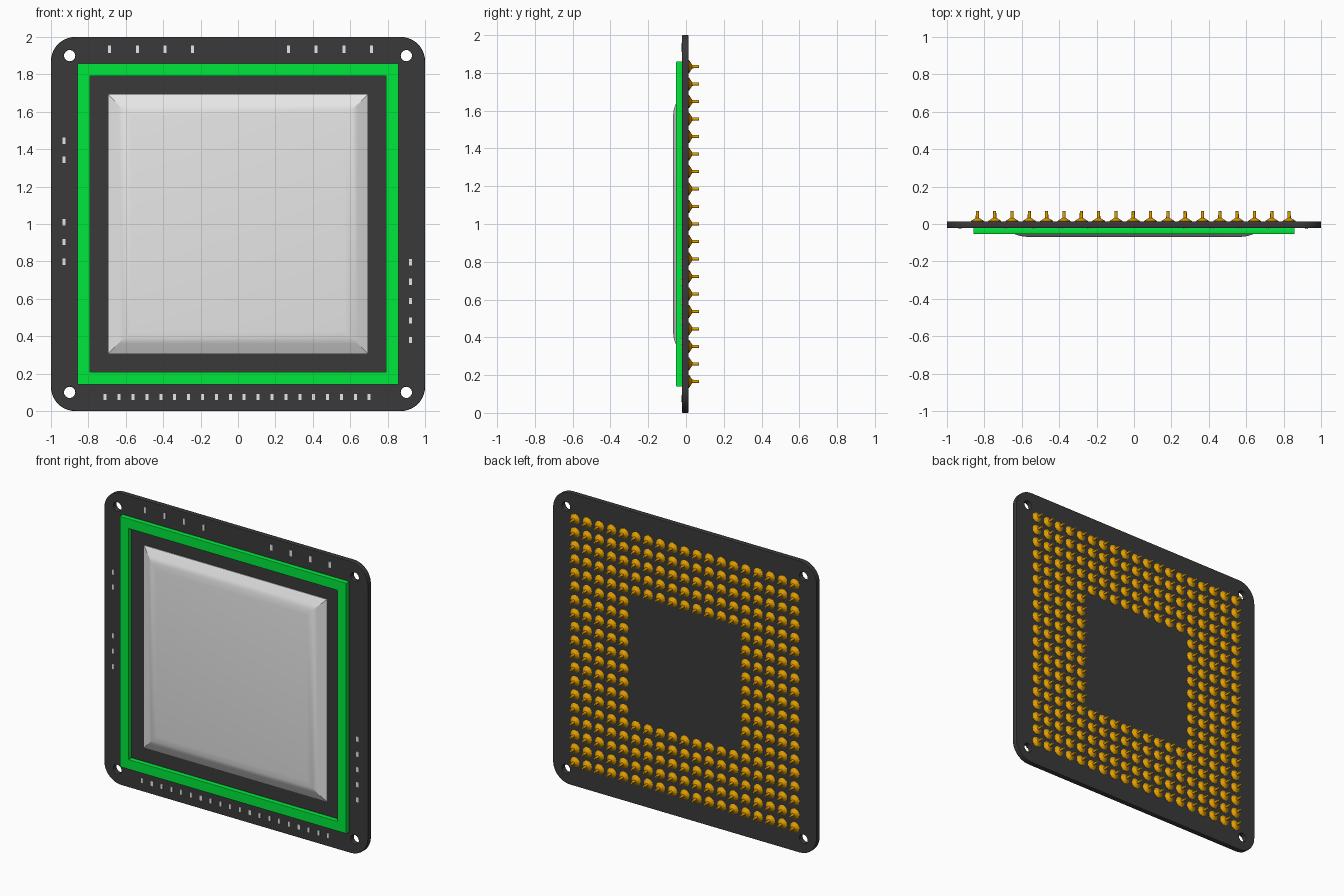
import bpy, bmesh, math
from mathutils import Matrix, Vector

cube = bpy.data.objects.get("Cube")
if cube:
    bpy.data.objects.remove(cube, do_unlink=True)


def material(name, rgb):
    m = bpy.data.materials.new(name)
    m.use_nodes = True
    m.diffuse_color = (*rgb, 1)
    m.node_tree.nodes["Principled BSDF"].inputs["Base Color"].default_value = (*rgb, 1)
    return m


BOARD = material("charcoal board", (0.042, 0.042, 0.042))
GREEN = material("bright green", (0.0, 0.8, 0.045))
METAL = material("pale metal", (0.8, 0.8, 0.8))
GOLD = material("gold", (0.8, 0.36, 0.0))

MID = 1.0       # height of the board centre
FRONT = -0.022  # front face of the board
BACK = 0.014    # back face of the board


def activate(ob):
    bpy.ops.object.select_all(action="DESELECT")
    ob.select_set(True)
    bpy.context.view_layer.objects.active = ob


def from_bmesh(name, bm, mat, smooth):
    bmesh.ops.recalc_face_normals(bm, faces=bm.faces)
    me = bpy.data.meshes.new(name)
    bm.to_mesh(me)
    bm.free()
    ob = bpy.data.objects.new(name, me)
    bpy.context.collection.objects.link(ob)
    me.materials.append(mat)
    activate(ob)
    bpy.ops.object.shade_smooth_by_angle(angle=math.radians(smooth))


def square(half):
    return [(-half, -half), (half, -half), (half, half), (-half, half)]


def arc(cx, cy, r, start, sweep, n):
    return [(cx + r * math.cos(start + sweep * i / n),
             cy + r * math.sin(start + sweep * i / n)) for i in range(n)]


def slab(name, loops, y0, y1, mat, bevel):
    """Upright plate with an outline and holes, between depths y0 and y1."""
    cu = bpy.data.curves.new(name, "CURVE")
    cu.dimensions = "2D"
    cu.fill_mode = "BOTH"
    cu.extrude = (y1 - y0) / 2 - bevel
    cu.bevel_depth = bevel
    cu.bevel_resolution = 1
    cu.offset = -bevel
    for pts in loops:
        sp = cu.splines.new("POLY")
        sp.points.add(len(pts) - 1)
        for p, (x, y) in zip(sp.points, pts):
            p.co = (x, y, 0, 1)
        sp.use_cyclic_u = True
    ob = bpy.data.objects.new(name, cu)
    bpy.context.collection.objects.link(ob)
    ob.location = (0, (y0 + y1) / 2, MID)
    ob.rotation_euler.x = math.pi / 2
    cu.materials.append(mat)
    activate(ob)
    bpy.ops.object.convert(target="MESH")
    bpy.ops.object.shade_smooth_by_angle(angle=math.radians(30))


# Board: rounded outline with four corner holes
R = 0.13
outline = []
holes = []
quarter = math.pi / 2
for k, (sx, sy) in enumerate([(1, 1), (-1, 1), (-1, -1), (1, -1)]):
    outline += arc(sx * (1 - R), sy * (1 - R), R, k * quarter, quarter, 10)
    outline.append((sx * (1 - R) + R * math.cos((k + 1) * quarter),
                    sy * (1 - R) + R * math.sin((k + 1) * quarter)))
    holes.append(arc(sx * 0.9, sy * 0.9, 0.03, 0, math.tau, 24))
slab("board", [outline] + holes, FRONT, BACK, BOARD, 0.004)

# Raised green border with softened edges
slab("green_frame", [square(0.859), square(0.791)], -0.054, FRONT + 0.004, GREEN, 0.003)

# Heat spreader: stacked square rings that step in toward a flat top
bm = bmesh.new()
rings = []
for half, y in [(0.693, FRONT + 0.002), (0.693, -0.027), (0.64, -0.053),
                (0.61, -0.064), (0.57, -0.069)]:
    rings.append([bm.verts.new((x, y, MID + z)) for x, z in square(half)])
for a, b in zip(rings, rings[1:]):
    for i in range(4):
        j = (i + 1) % 4
        bm.faces.new((a[i], a[j], b[j], b[i]))
bm.faces.new(rings[-1])
bm.faces.new(rings[0])
from_bmesh("heat_spreader", bm, METAL, 25)

# Contact pins: conical foot and thin post, on a grid with an empty centre
PITCH, COUNT, RIM, SIDES = 0.0926, 19, 5, 12
profile = [(0.035, BACK - 0.002), (0.035, 0.016), (0.009, 0.033), (0.008, 0.069)]
bm = bmesh.new()
for col in range(COUNT):
    for row in range(COUNT):
        if RIM <= col < COUNT - RIM and RIM <= row < COUNT - RIM:
            continue
        cx = (col - COUNT // 2) * PITCH - 0.004
        cz = (row - COUNT // 2) * PITCH + MID
        loops = [[bm.verts.new((x, y, z)) for x, z in
                  arc(cx, cz, r, 0, math.tau, SIDES)] for r, y in profile]
        for a, b in zip(loops, loops[1:]):
            for i in range(SIDES):
                j = (i + 1) % SIDES
                bm.faces.new((a[i], a[j], b[j], b[i]))
        bm.faces.new(loops[-1])
from_bmesh("contact_pins", bm, GOLD, 40)


# Small surface components around the rim
def chips(name, spots, height):
    bm = bmesh.new()
    for x, z in spots:
        mat = Matrix.Translation((x, FRONT, z)) @ \
            Matrix.Diagonal(Vector((0.016, 0.008, height, 1)))
        bmesh.ops.create_cube(bm, size=1, matrix=mat)
    from_bmesh(name, bm, METAL, 30)


chips("top_chips", [(s + i * 0.148, 1.935) for s in (-0.686, 0.27)
                    for i in range(4)], 0.041)
chips("bottom_chips", [(-0.71 + i * 0.0743, 0.075) for i in range(20)], 0.033)
chips("right_chips", [(-0.93, z) for z in (1.445, 1.343, 1.01, 0.904, 0.798)], 0.034)
chips("left_chips", [(0.923, 0.38 + i * 0.104) for i in range(5)], 0.034)
